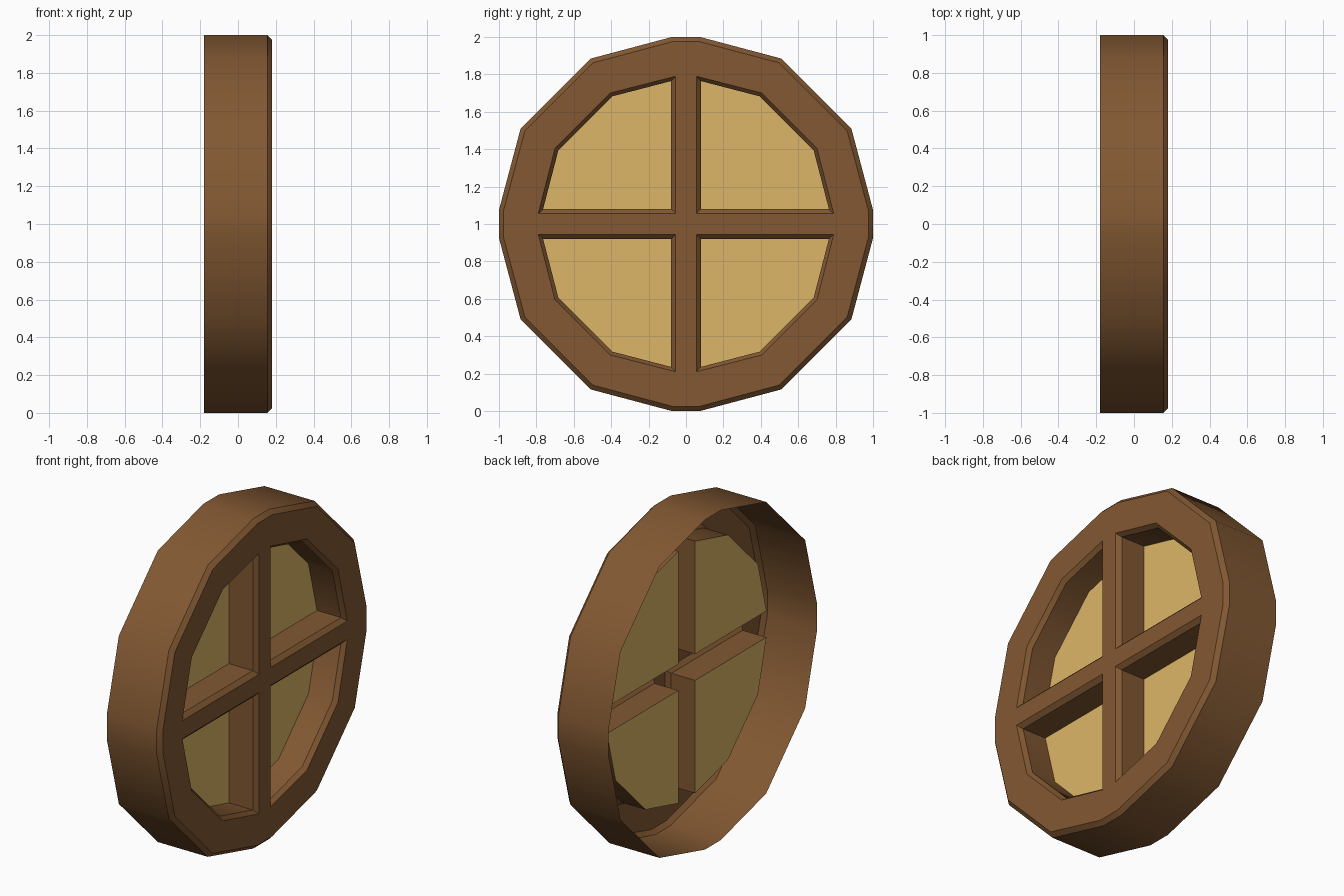
import bpy, bmesh, math
from mathutils import Vector

if "Cube" in bpy.data.objects:
    bpy.data.objects.remove(bpy.data.objects["Cube"])


def material(name, rgb):
    m = bpy.data.materials.new(name)
    m.diffuse_color = (*rgb, 1)
    m.use_nodes = True
    m.node_tree.nodes["Principled BSDF"].inputs["Base Color"].default_value = m.diffuse_color
    return m


wood = material("brown wood", (0.223, 0.098, 0.032))
glass = material("amber glass", (0.72, 0.47, 0.138))

FRONT, BEVEL, PANE, BACK = 0.18, 0.155, -0.005, -0.18


def arc(end_y, end_z, r):
    """Quarter of a 12-sided outline, cut short at both ends."""
    a, b = r * math.cos(math.pi / 6), r * 0.5
    return [(end_y, end_z), (b, a), (a, b), (end_z, end_y)]


def quarter_object(name, build, mat):
    """Build one quarter, mirror it across y and z."""
    bm = bmesh.new()

    def face(*pts):
        return bm.faces.new([bm.verts.new(p) for p in pts])

    build(face)
    bmesh.ops.remove_doubles(bm, verts=bm.verts, dist=1e-4)
    mesh = bpy.data.meshes.new(name)
    bm.to_mesh(mesh)
    bm.free()
    mesh.materials.append(mat)
    ob = bpy.data.objects.new(name, mesh)
    bpy.context.collection.objects.link(ob)
    ob.location.z = 1
    mod = ob.modifiers.new("mirror", 'MIRROR')
    mod.use_axis = (False, True, True)
    mod.merge_threshold = 0.0005
    bpy.context.view_layer.objects.active = ob
    ob.select_set(True)
    bpy.ops.object.modifier_apply(modifier="mirror")
    bpy.ops.object.shade_smooth_by_angle(angle=math.radians(35))
    ob.select_set(False)
    return ob


def at(points, x):
    return [Vector((x, y, z)) for y, z in points]


def strip(face, a, b, closed=False):
    n = len(a)
    for i in range(n if closed else n - 1):
        j = (i + 1) % n
        face(a[i], a[j], b[j], b[i])


# Outlines: rim with its bevel, opening with its bevel
rim = [(0, 1)] + arc(0.075, 1.0, 1.021) + [(1, 0)]
rim_in = [(0, 0.975)] + arc(0.072, 0.975, 0.995) + [(0.975, 0)]
hole = arc(0.055, 0.79, 0.809) + [(0.055, 0.055)]
hole_in = arc(0.08, 0.764, 0.788) + [(0.08, 0.08)]


def frame(face):
    o, h = at(rim_in, FRONT), at(hole, FRONT)
    c = Vector((FRONT, 0, 0))
    # front face: ring, then the two half bars
    strip(face, h[:4], o[1:5])
    face(c, h[4], h[0], o[1], o[0])
    face(c, o[5], o[4], h[3], h[4])
    # outer bevel and open-backed wall
    strip(face, o, at(rim, BEVEL))
    strip(face, at(rim, BEVEL), at(rim, BACK))
    # opening bevel and reveal down to the pane
    strip(face, at(hole_in, BEVEL), h, True)
    strip(face, at(hole_in, PANE), at(hole_in, BEVEL), True)


def panes(face):
    face(*reversed(at(hole_in, PANE)))


window_frame = quarter_object("window_frame", frame, wood)
window_panes = quarter_object("window_panes", panes, glass)

# Make the wood normals consistent, with the front facing +x
bm = bmesh.new()
bm.from_mesh(window_frame.data)
bmesh.ops.recalc_face_normals(bm, faces=bm.faces)
front = max(bm.faces, key=lambda f: f.calc_center_median().x)
if front.normal.x < 0:
    bmesh.ops.reverse_faces(bm, faces=bm.faces)
bm.to_mesh(window_frame.data)
bm.free()

bm = bmesh.new()
bm.from_mesh(window_panes.data)
for f in bm.faces:
    f.normal_update()
    if f.normal.x < 0:
        f.normal_flip()
bm.to_mesh(window_panes.data)
bm.free()
